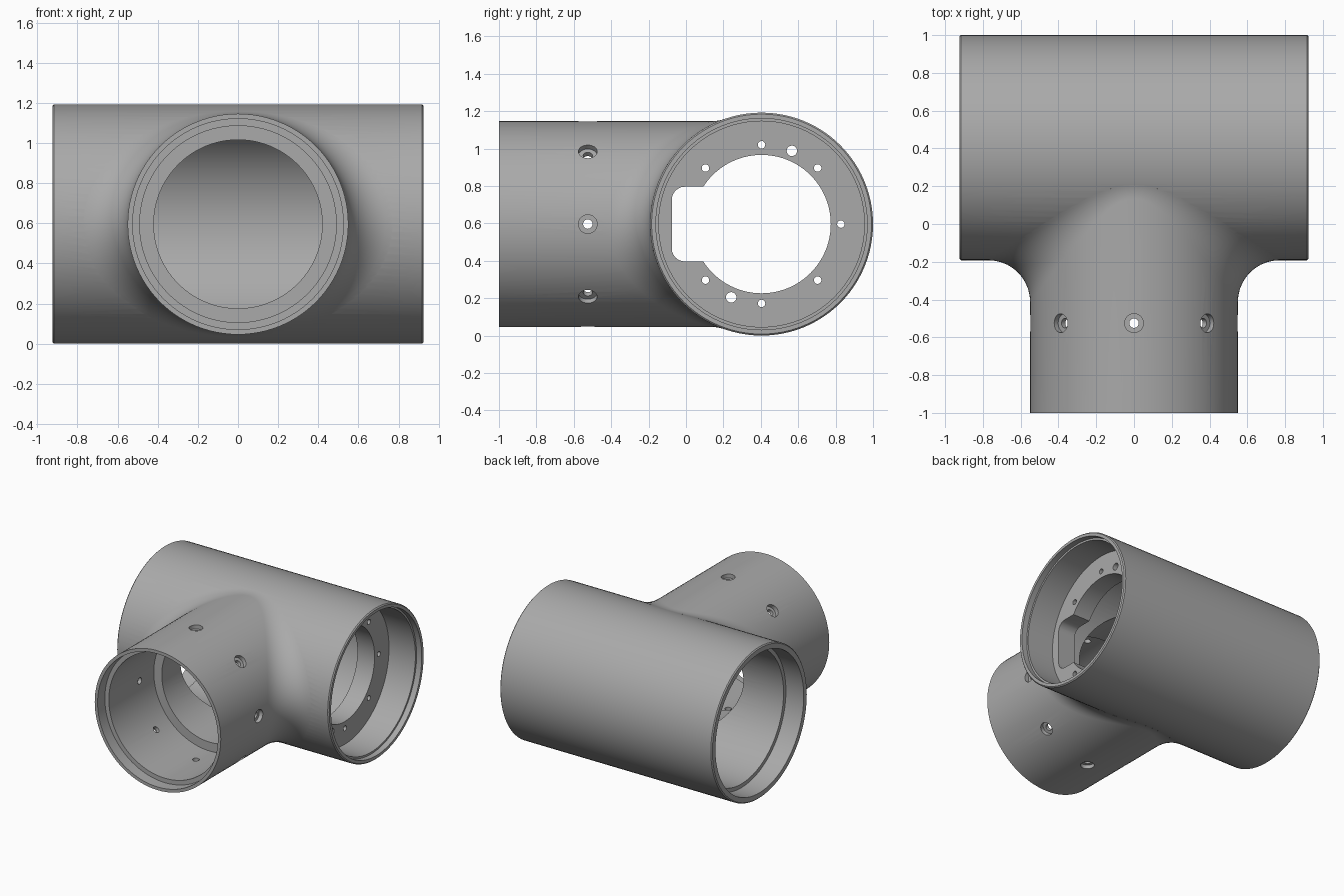
import bpy, bmesh, math
from mathutils import Vector, Matrix

cube = bpy.data.objects.get("Cube")
if cube:
    bpy.data.objects.remove(cube, do_unlink=True)

R, B, F = 0.596, 0.55, 0.22          # main radius, branch radius, fillet radius
CY = CZ = 0.0
CY, CZ = 1 - R, R                    # main axis position
SEGS = 96
X, Y = Vector((1, 0, 0)), Vector((0, 1, 0))

grey = bpy.data.materials.new("plain grey")
grey.use_nodes = True
grey.diffuse_color = (0.4, 0.4, 0.4, 1)
grey.node_tree.nodes["Principled BSDF"].inputs["Base Color"].default_value = (0.4, 0.4, 0.4, 1)


def finish(name, bm):
    bmesh.ops.recalc_face_normals(bm, faces=bm.faces)
    mesh = bpy.data.meshes.new(name)
    bm.to_mesh(mesh)
    bm.free()
    mesh.materials.append(grey)
    obj = bpy.data.objects.new(name, mesh)
    bpy.context.collection.objects.link(obj)
    return obj


def bridge(bm, rings):
    for a, b in zip(rings, rings[1:]):
        for i in range(len(a)):
            j = (i + 1) % len(a)
            bm.faces.new((a[i], a[j], b[j], b[i]))


def revolve(name, profile, origin, axis, segs=SEGS):
    """Closed solid from (radius, distance along axis) pairs."""
    place = Matrix.Translation(origin) @ axis.to_track_quat('Z', 'Y').to_matrix().to_4x4()
    bm = bmesh.new()
    turns = [2 * math.pi * i / segs for i in range(segs)]
    rings = [[bm.verts.new(place @ Vector((r * math.cos(t), r * math.sin(t), d))) for t in turns]
             for r, d in profile]
    bridge(bm, rings)
    bm.faces.new(rings[0])
    bm.faces.new(rings[-1])
    return finish(name, bm)


def branch_solid():
    """Branch tube flowing into the main tube through a rolling-ball fillet."""
    bm = bmesh.new()
    steps = 10
    rings = [[] for _ in range(steps + 2)]
    for i in range(SEGS):
        t = 2 * math.pi * i / SEGS
        out = Vector((math.cos(t), 0, math.sin(t)))
        ball = out * (B + F)
        ball.y = -math.sqrt((R + F) ** 2 - ball.z ** 2)
        to_main = Vector((0, -ball.y, -ball.z)).normalized()
        ang = out.angle(-to_main)
        arc = math.pi - (-out).angle(-to_main)
        arc = (-out).angle(to_main)
        points = [Vector((B * out.x, -1 - CY, B * out.z))]
        for k in range(steps + 1):
            f = k / steps
            d = (-out * math.sin((1 - f) * arc) + to_main * math.sin(f * arc)) / math.sin(arc)
            points.append(ball + d * F)
        for ring, p in zip(rings, points):
            ring.append(bm.verts.new(p + Vector((0, CY, CZ))))
    bridge(bm, rings)
    bm.faces.new(rings[0])
    middle = bm.verts.new((0, CY, CZ))
    for i in range(SEGS):
        bm.faces.new((rings[-1][i], rings[-1][(i + 1) % SEGS], middle))
    return finish("branch_tube", bm)


def apply_boolean(target, tool, operation):
    mod = target.modifiers.new("boolean", 'BOOLEAN')
    mod.object, mod.operation, mod.solver = tool, operation, 'EXACT'
    bpy.context.view_layer.objects.active = target
    bpy.ops.object.modifier_apply(modifier=mod.name)
    bpy.data.objects.remove(tool, do_unlink=True)


# Outer body
centre = Vector((0, CY, CZ))
end = 0.925
body = revolve("tee_housing", [(R - 0.008, -end), (R, -end + 0.008), (R, end - 0.008), (R - 0.008, end)],
               centre, X)
apply_boolean(body, branch_solid(), 'UNION')

cutters = []
# Main bore, leaving an inner bulkhead near one end
cutters.append(revolve("main_bore", [(0.55, -1), (0.55, -0.77), (0.52, -0.77), (0.52, 0.5), (0.37, 0.5),
                                     (0.37, 0.65), (0.55, 0.65), (0.55, 0.88), (0.565, 0.88), (0.565, 1)],
                       centre, X))
# Branch bore with rim step and inner shoulder
cutters.append(revolve("branch_bore", [(0.525, -1.1), (0.525, -0.91), (0.49, -0.91), (0.49, -0.35),
                                       (0.42, -0.35), (0.42, 0.3)], Vector((0, 0, CZ)), Y))

# Rounded notch in the bulkhead
bm = bmesh.new()
bmesh.ops.create_cube(bm, size=1, matrix=Matrix.Translation((0.575, CY - 0.24, CZ))
                      @ Matrix.Diagonal((0.25, 0.48, 0.4, 1)))
corners = [e for e in bm.edges if abs(e.verts[0].co.x - e.verts[1].co.x) > 0.1
           and e.verts[0].co.y < CY - 0.3]
bmesh.ops.bevel(bm, geom=corners, offset=0.07, segments=6, profile=0.5, affect='EDGES')
cutters.append(finish("notch", bm))

# Bulkhead screw holes, with two larger dowel holes
holes = [(45 * k, 0.02) for k in range(8) if k != 4] + [(67.5, 0.028), (247.5, 0.028)]
for degrees, radius in holes:
    a = math.radians(degrees)
    spot = centre + 0.424 * Vector((0, math.cos(a), math.sin(a)))
    cutters.append(revolve("bulkhead_hole", [(radius, 0.45), (radius, 0.7)], spot, X, 20))

# Counterbored screw holes around the branch
for k in range(8):
    a = math.radians(45 * k)
    cutters.append(revolve("branch_hole", [(0.025, 0.4), (0.025, 0.518), (0.05, 0.518), (0.05, 0.65)],
                           Vector((0, -0.525, CZ)), Vector((math.cos(a), 0, math.sin(a))), 24))

for cutter in cutters:
    apply_boolean(body, cutter, 'DIFFERENCE')

bpy.ops.object.select_all(action='DESELECT')
body.select_set(True)
bpy.context.view_layer.objects.active = body
bpy.ops.object.shade_smooth_by_angle(angle=math.radians(30))
